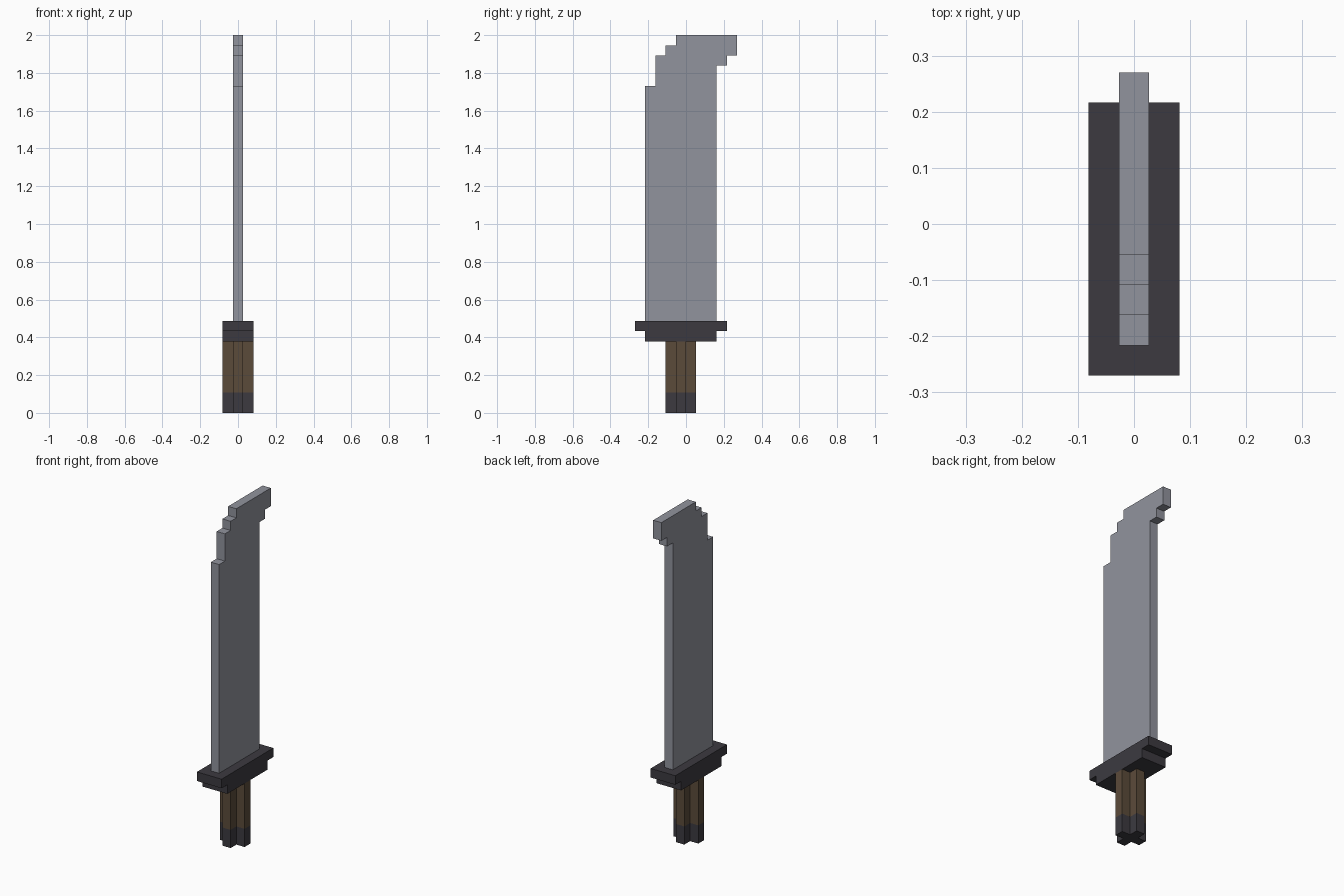
import bpy
import bmesh
from mathutils import Vector

cube = bpy.data.objects.get("Cube")
if cube:
    bpy.data.objects.remove(cube, do_unlink=True)

U = 2 / 37  # one block


def material(name, color):
    m = bpy.data.materials.new(name)
    m.use_nodes = True
    m.diffuse_color = (*color, 1)
    m.node_tree.nodes["Principled BSDF"].inputs["Base Color"].default_value = (*color, 1)
    return m


steel = material("steel grey", (0.285, 0.295, 0.34))
dark = material("dark iron", (0.045, 0.042, 0.051))
wood = material("brown wood", (0.105, 0.07, 0.042))


def extrude_profile(name, points, depth, mat):
    """Extrude a flat outline, given in blocks, along the depth vector."""
    bm = bmesh.new()
    face = bm.faces.new([bm.verts.new(Vector(p) * U) for p in points])
    result = bmesh.ops.extrude_face_region(bm, geom=[face], use_keep_orig=True)
    moved = [v for v in result["geom"] if isinstance(v, bmesh.types.BMVert)]
    bmesh.ops.translate(bm, verts=moved, vec=Vector(depth) * U)
    bmesh.ops.recalc_face_normals(bm, faces=bm.faces)
    mesh = bpy.data.meshes.new(name)
    bm.to_mesh(mesh)
    bm.free()
    mesh.materials.append(mat)
    obj = bpy.data.objects.new(name, mesh)
    bpy.context.collection.objects.link(obj)
    return obj


def side_part(name, outline, width, mat):
    """Outline in (y, z), centred across x."""
    return extrude_profile(name, [(-width / 2, y, z) for y, z in outline], (width, 0, 0), mat)


def cross_post(name, bottom, top, mat):
    """Plus-shaped post, one arm per quarter turn."""
    points = []
    x, y = 1, 0
    for _ in range(4):
        for out, side in ((1.5, -0.5), (1.5, 0.5), (0.5, 0.5)):
            points.append((x * out - y * side, y * out + x * side - 0.5, bottom))
        x, y = -y, x
    return extrude_profile(name, points, (0, 0, top - bottom), mat)


# Handle
cross_post("pommel", 0, 2, dark)
cross_post("grip", 2, 7, wood)

# Stepped guard
side_part("guard", [(-4, 7), (3, 7), (3, 8), (4, 8), (4, 9), (-5, 9), (-5, 8), (-4, 8)], 3, dark)

# Blade with stepped back and hooked tip
side_part("blade", [(-4, 9), (3, 9), (3, 34), (4, 34), (4, 35), (5, 35), (5, 37),
                    (-1, 37), (-1, 36), (-2, 36), (-2, 35), (-3, 35), (-3, 32), (-4, 32)],
          1, steel)
